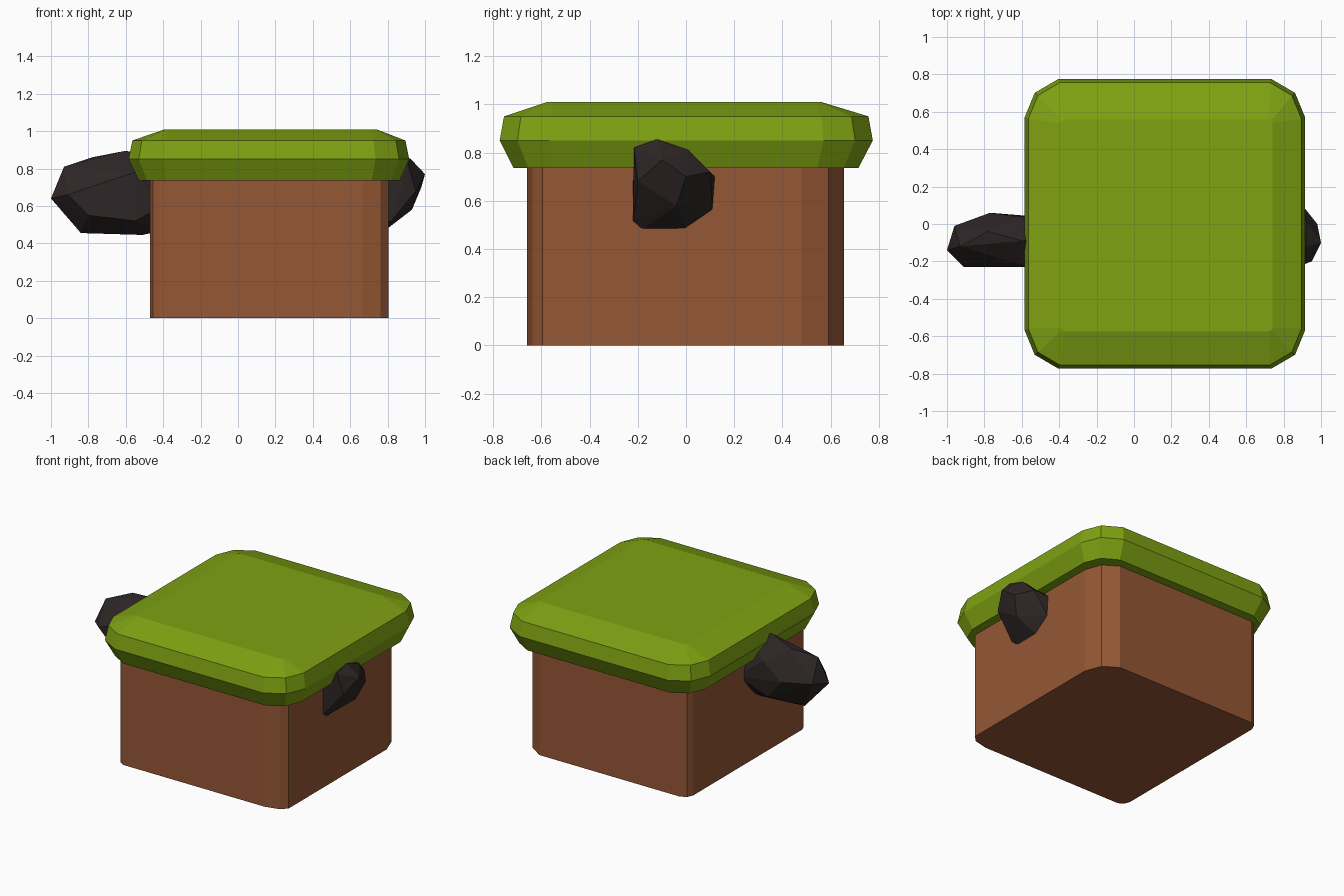
import bpy, bmesh

if "Cube" in bpy.data.objects:
    bpy.data.objects.remove(bpy.data.objects["Cube"])


def finish(bm, name, color):
    bmesh.ops.recalc_face_normals(bm, faces=bm.faces)
    mesh = bpy.data.meshes.new(name)
    bm.to_mesh(mesh)
    bm.free()
    obj = bpy.data.objects.new(name, mesh)
    bpy.context.collection.objects.link(obj)
    mat = bpy.data.materials.new(name + "_color")
    mat.diffuse_color = (*color, 1)
    mat.use_nodes = True
    mat.node_tree.nodes["Principled BSDF"].inputs["Base Color"].default_value = mat.diffuse_color
    mesh.materials.append(mat)
    return obj


def rounded_rect(x0, x1, y0, y1, corners):
    """Two-segment corners; corners = (cx, cy) for FL, FR, BR, BL."""
    spots = [(x0, y0, 1, 1), (x1, y0, -1, 1), (x1, y1, -1, -1), (x0, y1, 1, -1)]
    pts = []
    for i, ((x, y, sx, sy), (cx, cy)) in enumerate(zip(spots, corners)):
        arc = [(x, y + sy * cy), (x + sx * cx * .3, y + sy * cy * .36), (x + sx * cx, y)]
        pts += arc if i % 2 == 0 else arc[::-1]
    return pts


def loft(name, layers, color):
    """Stack outlines (z, points) and close both ends."""
    bm = bmesh.new()
    rings = [[bm.verts.new((x, y, z)) for x, y in pts] for z, pts in layers]
    n = len(rings[0])
    for a, b in zip(rings, rings[1:]):
        for i in range(n):
            j = (i + 1) % n
            bm.faces.new((a[i], a[j], b[j], b[i]))
    bm.faces.new(rings[0][::-1])
    bm.faces.new(rings[-1])
    return finish(bm, name, color)


def rock(name, points, color):
    bm = bmesh.new()
    for p in points:
        bm.verts.new(p)
    res = bmesh.ops.convex_hull(bm, input=bm.verts)
    loose = [v for v in bm.verts if not v.link_faces]
    bmesh.ops.delete(bm, geom=loose, context='VERTS')
    return finish(bm, name, color)


GREEN = (.21, .36, .006)
BROWN = (.30, .095, .035)
DARK = (.027, .019, .019)

# Earth block with slightly uneven corners
outline = rounded_rect(-.47, .805, -.66, .655,
                       [(.05, .06), (.14, .065), (.14, .175), (.06, .06)])
loft("earth_block", [(0, outline), (.78, outline)], BROWN)

# Overhanging turf cap
turf = [(.735, -.53, .865, -.715, .715, .15, .17),
        (.85, -.585, .915, -.773, .775, .18, .205),
        (.95, -.565, .895, -.755, .757, .17, .195),
        (1.01, -.39, .74, -.575, .56, .02, .02)]
loft("turf_cap", [(z, rounded_rect(x0, x1, y0, y1, [(cx, cy)] * 4))
                  for z, x0, x1, y0, y1, cx, cy in turf], GREEN)

# Faceted rocks stuck in both sides
rock("left_rock", [
    (-1, -.14, .64), (-.96, -.01, .67), (-.93, -.12, .81), (-.91, -.23, .66),
    (-.84, -.10, .455), (-.77, .06, .66), (-.78, -.04, .86), (-.80, -.23, .55),
    (-.60, -.09, .895), (-.62, .04, .76), (-.51, -.08, .445), (-.55, -.23, .52),
    (-.55, -.23, .78), (-.40, -.20, .60), (-.40, .03, .60), (-.40, -.08, .85),
    (-.40, -.08, .47), (-.65, .03, .52)], DARK)
rock("right_rock", [
    (1, -.10, .77), (.98, 0, .70), (.92, -.12, .855), (.91, -.215, .82),
    (.95, -.20, .68), (.93, -.04, .58), (.92, .01, .81), (.90, .10, .72),
    (.80, .12, .70), (.80, .11, .56), (.79, 0, .475), (.80, -.18, .48),
    (.82, -.22, .52), (.70, -.22, .84), (.70, -.22, .50), (.70, .08, .74),
    (.70, .08, .58), (.70, -.02, .50)], DARK)
